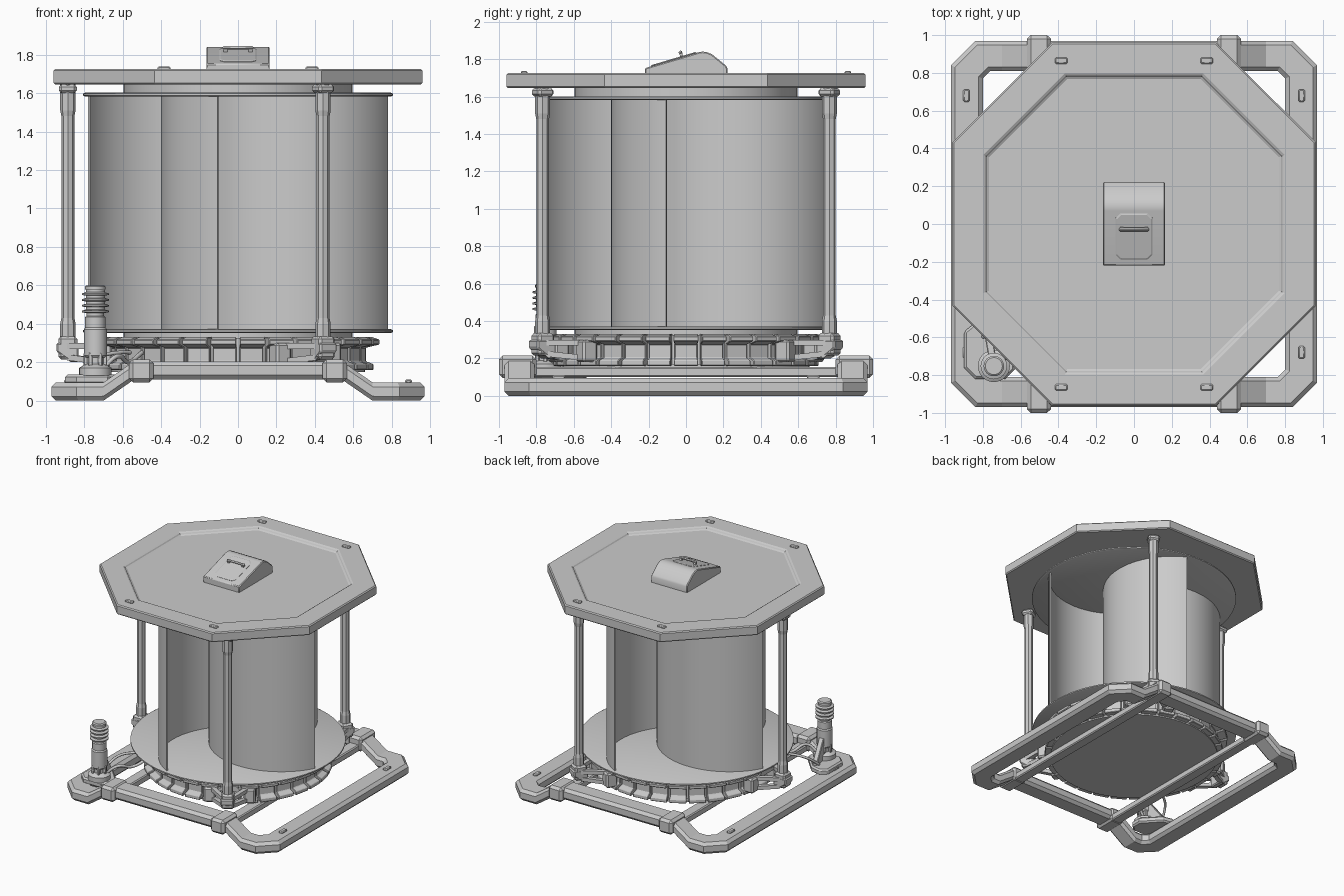
import bpy, bmesh
from math import sin, cos, pi, radians, atan2
from mathutils import Matrix, Vector

if "Cube" in bpy.data.objects:
    bpy.data.objects.remove(bpy.data.objects["Cube"])


def finish(name, bm, bevel=0, seg=1, limit=50, smooth=30):
    bmesh.ops.recalc_face_normals(bm, faces=bm.faces)
    me = bpy.data.meshes.new(name)
    bm.to_mesh(me)
    bm.free()
    ob = bpy.data.objects.new(name, me)
    bpy.context.collection.objects.link(ob)
    if bevel:
        m = ob.modifiers.new("bevel", "BEVEL")
        m.width, m.segments, m.angle_limit = bevel, seg, radians(limit)
    if smooth:
        bpy.ops.object.select_all(action='DESELECT')
        ob.select_set(True)
        bpy.context.view_layer.objects.active = ob
        bpy.ops.object.shade_smooth_by_angle(angle=radians(smooth))
    return ob


def loft(name, loops, closed=False, M=Matrix(), **kw):
    """Skin a list of point loops; cap the ends unless closed."""
    bm = bmesh.new()
    L = [[bm.verts.new(M @ Vector(p)) for p in lp] for lp in loops]
    n = len(L[0])
    for k in range(len(L) if closed else len(L) - 1):
        a, b = L[k], L[(k + 1) % len(L)]
        for i in range(n):
            bm.faces.new((a[i], a[(i + 1) % n], b[(i + 1) % n], b[i]))
    if not closed:
        bm.faces.new(L[0])
        bm.faces.new(L[-1])
    return finish(name, bm, **kw)


def box(name, lo, hi, bevel=0.0, M=Matrix(), **kw):
    (x0, y0, z0), (x1, y1, z1) = lo, hi
    q = [(x0, y0), (x1, y0), (x1, y1), (x0, y1)]
    return loft(name, [[(x, y, z) for x, y in q] for z in (z0, z1)], M=M, bevel=bevel, **kw)


def lathe(name, prof, x=0, y=0, n=64, **kw):
    """Turn an (r, z) profile about a vertical axis."""
    loops = [[(x + r * cos(2 * pi * i / n), y + r * sin(2 * pi * i / n), z) for i in range(n)]
             for r, z in prof]
    return loft(name, loops, **kw)


def bar(name, p, q, w, h, **kw):
    """Rectangular bar from p to q."""
    p, q = Vector(p), Vector(q)
    d = (q - p).normalized()
    s = d.cross(Vector((0, 0, 1))).normalized() * w / 2
    u = s.normalized().cross(d) * h / 2
    return loft(name, [[e + s + u, e - s + u, e - s - u, e + s - u] for e in (p, q)], **kw)


def tube(name, pts, r):
    cu = bpy.data.curves.new(name, 'CURVE')
    cu.dimensions, cu.bevel_depth, cu.bevel_resolution = '3D', r, 2
    cu.use_fill_caps = True
    sp = cu.splines.new('BEZIER')
    sp.bezier_points.add(len(pts) - 1)
    for b, p in zip(sp.bezier_points, pts):
        b.co = p
        b.handle_left_type = b.handle_right_type = 'AUTO'
    ob = bpy.data.objects.new(name, cu)
    bpy.context.collection.objects.link(ob)


# base frame: closed tube with raised front and back bars
half = [(-.97, -.84, -.80, -.77, 0), (-.84, -.97, -.76, -.81, 0), (-.70, -.97, -.70, -.81, 0),
        (-.54, -.97, -.54, -.81, .11)]
half += [(-a, b, -c, d, z) for a, b, c, d, z in half[::-1]]
ring = half + [(-a, -b, -c, -d, z) for a, b, c, d, z in half]
loft("base_frame", [[(a, b, z), (a, b, z + .095), (c, d, z + .095), (c, d, z)]
                    for a, b, c, d, z in ring], closed=True, bevel=.022, smooth=0)

# cross beams, clamps and base latches
for sx in (-1, 1):
    box("cross_beam", (sx * .5 - .045, -.86, .10), (sx * .5 + .045, .86, .155), .008, smooth=0)
    for sy in (-1, 1):
        ys = sorted((sy * .80, sy * 1.0))
        box("beam_clamp", (sx * .503 - .063, ys[0], .095), (sx * .503 + .063, ys[1], .215), .02, smooth=0)
        box("base_latch", (sx * .887 - .017, sy * .68 - .033, .09), (sx * .887 + .017, sy * .68 + .033, .11), .006)
        box("lid_latch", (sx * .385 - .033, sy * .865 - .017, 1.72), (sx * .385 + .033, sy * .865 + .017, 1.738), .006)

# generator: core, hub, bottom plate and ring of C-shaped magnet segments
lathe("generator_core", [(.64, .155), (.64, .325), (.595, .326), (.595, .358)])
lathe("generator_plate", [(.66, .15), (.66, .17)])
N = 30
prof = [(.60, .16), (.705, .16), (.705, .19), (.665, .205), (.665, .275), (.735, .292), (.735, .318),
        (.70, .33), (.60, .33)]
for i in range(N):
    M = Matrix.Rotation(2 * pi * i / N, 4, 'Z')
    loft("magnet_segment", [[(r, s * r * .092, z) for r, z in prof] for s in (-1, 1)],
         M=M, bevel=.004, smooth=0)

# rotor discs and top hub
for name, z in (("lower_disc", .352), ("upper_disc", 1.582)):
    lathe(name, [(.795, z), (.806, z + .005), (.806, z + .015), (.795, z + .02)], n=96)
lathe("top_hub", [(.595, 1.60), (.595, 1.65)])

# four curved rotor blades
arc = [radians(-27.5 - 120 * i / 28) for i in range(29)]
sec = [(.296 + r * cos(a), .146 + r * sin(a)) for r, A in ((.546, arc), (.534, arc[::-1])) for a in A]
for k in range(4):
    loft("rotor_blade", [[(x, y, z) for x, y in sec] for z in (.365, 1.59)],
         M=Matrix.Rotation(k * pi / 2, 4, 'Z'))


# octagonal top plate with shallow recess
def octagon(a, b, z):
    return [(a, -b, z), (a, b, z), (b, a, z), (-b, a, z), (-a, b, z), (-a, -b, z), (-b, -a, z), (b, -a, z)]


loft("top_plate", [octagon(.96, .435, 1.645), octagon(.96, .435, 1.725), octagon(.79, .362, 1.725),
                   octagon(.775, .357, 1.703)], bevel=.008, smooth=0)

# control box on the lid, with panel and handle
side = [(-.22, 1.69), (-.22, 1.752), (.07, 1.838), (.09, 1.841), (.115, 1.837), (.14, 1.826),
        (.215, 1.765), (.222, 1.75), (.222, 1.69)]
loft("control_box", [[(x, y, z) for y, z in side] for x in (-.165, .165)], bevel=.006)
T = Matrix.Translation((0, -.065, 1.798)) @ Matrix.Rotation(atan2(.086, .29), 4, 'X')


def panel(w, h, c, z):
    return [(w - c, -h, z), (w, c - h, z), (w, h - c, z), (w - c, h, z),
            (c - w, h, z), (-w, h - c, z), (-w, c - h, z), (c - w, -h, z)]


loft("control_panel", [panel(.097, .127, .025, -.01), panel(.097, .127, .025, .002),
                       panel(.09, .12, .023, .006)], M=T, smooth=0)
box("panel_handle", (-.08, .035, .018), (.08, .055, .036), .007, M=T)
for s in (-1, 1):
    box("handle_leg", (s * .065 - .01, .037, 0), (s * .065 + .01, .053, .022), M=T)

# three posts with collars and V-shaped truss brackets
for k in range(3):
    M = Matrix.Rotation(pi + k * 2 * pi / 3, 4, 'Z')
    c = (M @ Vector((.885, 0, 0)))
    lathe("post", [(.04, .22), (.04, .40), (.034, .43), (.034, 1.48), (.04, 1.51), (.04, 1.65)],
          c.x, c.y, n=8, smooth=0)
    box("post_top_collar", (.838, -.047, 1.6), (.932, .047, 1.646), .014, M=M, smooth=0)
    box("post_bottom_collar", (.836, -.049, .215), (.934, .049, .335), .014, M=M, smooth=0)
    loft("bracket_nose", [[(r, y, z) for r, z in ((.83, .2), (.87, .2), (.945, .255), (.945, .3), (.83, .3))]
                          for y in (-.05, .05)], M=M, bevel=.008, smooth=0)
    for s in (-1, 1):
        bar("bracket_upper_arm", (.89, s * .03, .285), (.68, s * .15, .285), .035, .03, M=M, smooth=0)
        bar("bracket_lower_arm", (.88, s * .03, .225), (.68, s * .15, .2), .035, .03, M=M, smooth=0)
        box("bracket_end", (.655, s * .15 - .045, .18), (.745, s * .15 + .045, .3), .012, M=M, smooth=0)
    bar("bracket_cross_tie", (.72, -.15, .285), (.72, .15, .285), .03, .025, M=M, smooth=0)

# sensor unit: pad, gusset, ribbed column and cable
pad = [(-.84, -.82), (-.68, -.82), (-.63, -.77), (-.63, -.69), (-.76, -.55), (-.85, -.53), (-.9, -.57), (-.9, -.76)]
loft("sensor_pad", [[(x, y, z) for x, y in pad] for z in (.085, .135)], bevel=.012, smooth=0)
SX, SY = -.742, -.752
lathe("sensor_foot", [(.085, .13), (.085, .17), (.06, .185), (.045, .19), (.045, .24)], SX, SY, n=24)
for i in range(6):
    a = i * pi / 3
    x, y = SX + .05 * cos(a), SY + .05 * sin(a)
    box("sensor_finger", (x - .011, y - .011, .17), (x + .011, y + .011, .25), .004)
lathe("sensor_body", [(.052, .225), (.06, .235), (.06, .37), (.053, .38), (.053, .435), (.045, .44), (.045, .47)],
      SX, SY, n=24)
ribs = [(.045, .455)]
for i in range(4):
    z = .46 + i * .03
    ribs += [(.07, z), (.07, z + .008), (.05, z + .014), (.05, z + .026)]
ribs += [(.054, .582), (.054, .593), (.045, .6)]
lathe("sensor_ribs", ribs, SX, SY, n=24)
G = Matrix.Translation((SX, SY, 0)) @ Matrix.Rotation(radians(100), 4, 'Z')
loft("sensor_gusset", [[(x, y, z) for x, z in ((.03, .13), (.18, .13), (.18, .15), (.06, .31), (.03, .31))]
                       for y in (-.02, .02)], M=G, bevel=.005, smooth=0)
tube("sensor_cable", [(-.71, -.72, .16), (-.63, -.68, .23), (-.57, -.56, .2), (-.5, -.44, .25)], .012)
tube("sensor_side_cable", [(-.8, -.6, .14), (-.74, -.5, .22), (-.62, -.42, .25), (-.55, -.35, .25)], .01)
